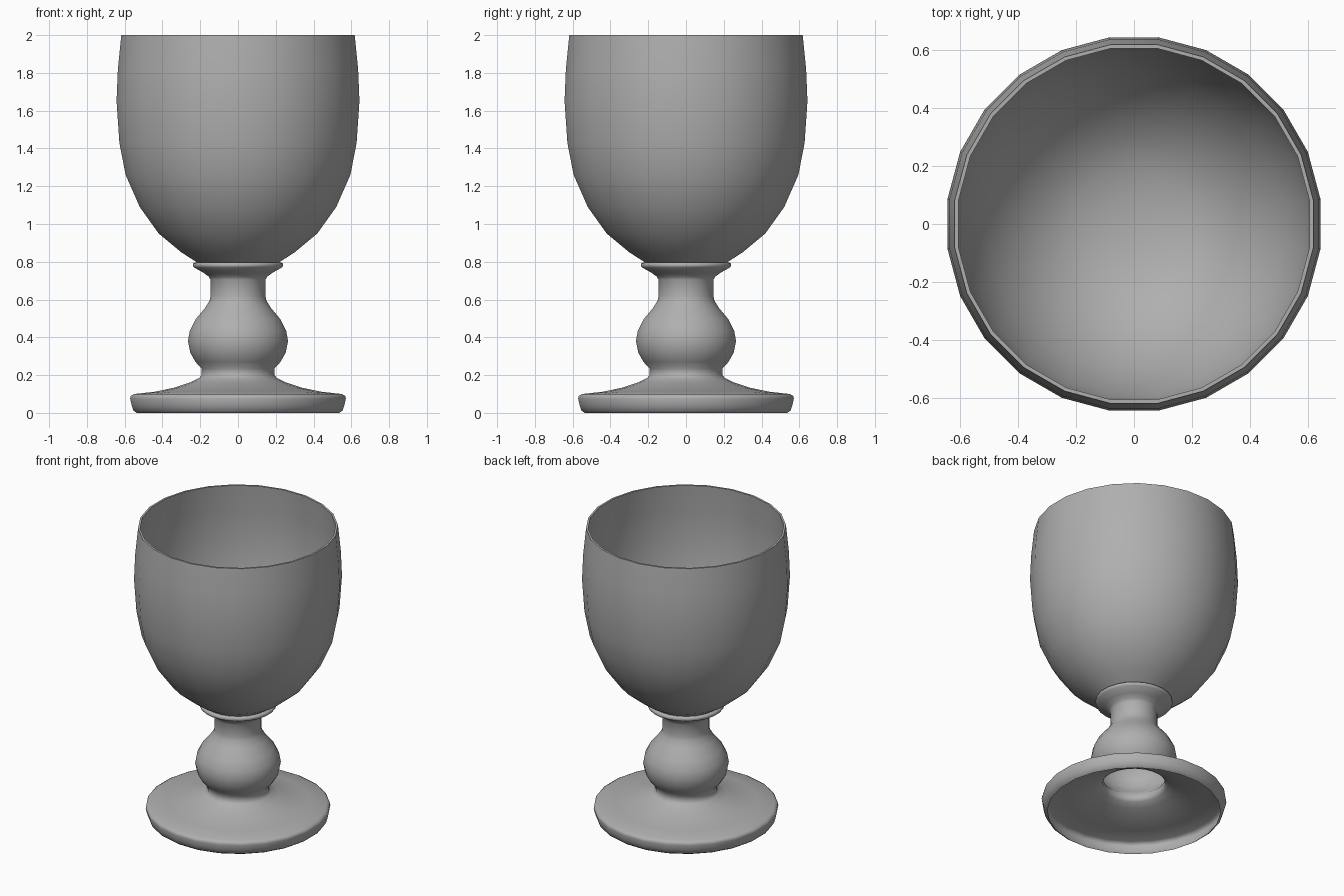
import bpy, bmesh, math

if "Cube" in bpy.data.objects:
    bpy.data.objects.remove(bpy.data.objects["Cube"])

SIDES = 24
FIT = 1 / math.cos(math.pi / SIDES)  # silhouette width -> corner radius

# Dark grey finish
grey = bpy.data.materials.new("dark_grey")
grey.diffuse_color = (0.43, 0.43, 0.43, 1)
grey.use_nodes = True
grey.node_tree.nodes["Principled BSDF"].inputs["Base Color"].default_value = grey.diffuse_color


def lathe(name, profile, angle):
    """Spin a (radius, z) profile round z with flats facing the axes."""
    bm = bmesh.new()
    rings = []
    for r, z in profile:
        if r == 0:
            rings.append([bm.verts.new((0, 0, z))] * SIDES)
            continue
        ring = []
        for i in range(SIDES):
            a = 2 * math.pi * (i + 0.5) / SIDES
            ring.append(bm.verts.new((r * FIT * math.cos(a), r * FIT * math.sin(a), z)))
        rings.append(ring)
    for lo, hi in zip(rings, rings[1:]):
        for i in range(SIDES):
            j = (i + 1) % SIDES
            quad = list(dict.fromkeys((lo[i], lo[j], hi[j], hi[i])))
            bm.faces.new(quad)
    me = bpy.data.meshes.new(name)
    bm.to_mesh(me)
    bm.free()
    me.materials.append(grey)
    ob = bpy.data.objects.new(name, me)
    bpy.context.collection.objects.link(ob)
    bpy.ops.object.select_all(action='DESELECT')
    ob.select_set(True)
    bpy.context.view_layer.objects.active = ob
    bpy.ops.object.shade_smooth_by_angle(angle=math.radians(angle))
    return ob


# Hollow foot, open underneath, with knobbed stem and collar
lathe("foot_and_stem", [
    (0.535, 0.0), (0.553, 0.012), (0.563, 0.04), (0.571, 0.075), (0.568, 0.09),
    (0.55, 0.1), (0.44, 0.112), (0.34, 0.133), (0.25, 0.163), (0.205, 0.185),
    (0.193, 0.2), (0.193, 0.235), (0.225, 0.27), (0.253, 0.32), (0.265, 0.38),
    (0.255, 0.435), (0.225, 0.495), (0.175, 0.555), (0.15, 0.595), (0.145, 0.62),
    (0.145, 0.705), (0.155, 0.722), (0.185, 0.743), (0.233, 0.77), (0.238, 0.778),
    (0.238, 0.79), (0.228, 0.797), (0.218, 0.797)], 60)

# Thin-walled bowl: outside up to the rim, then down the inside
lathe("bowl", [
    (0.218, 0.797), (0.30, 0.85), (0.42, 0.95), (0.52, 1.09), (0.595, 1.26),
    (0.628, 1.43), (0.643, 1.65), (0.636, 1.82), (0.618, 2.0),
    (0.605, 2.0), (0.622, 1.82), (0.629, 1.65), (0.614, 1.43), (0.582, 1.265),
    (0.51, 1.10), (0.412, 0.965), (0.295, 0.868), (0.2, 0.825), (0.1, 0.803),
    (0.0, 0.797)], 50)
